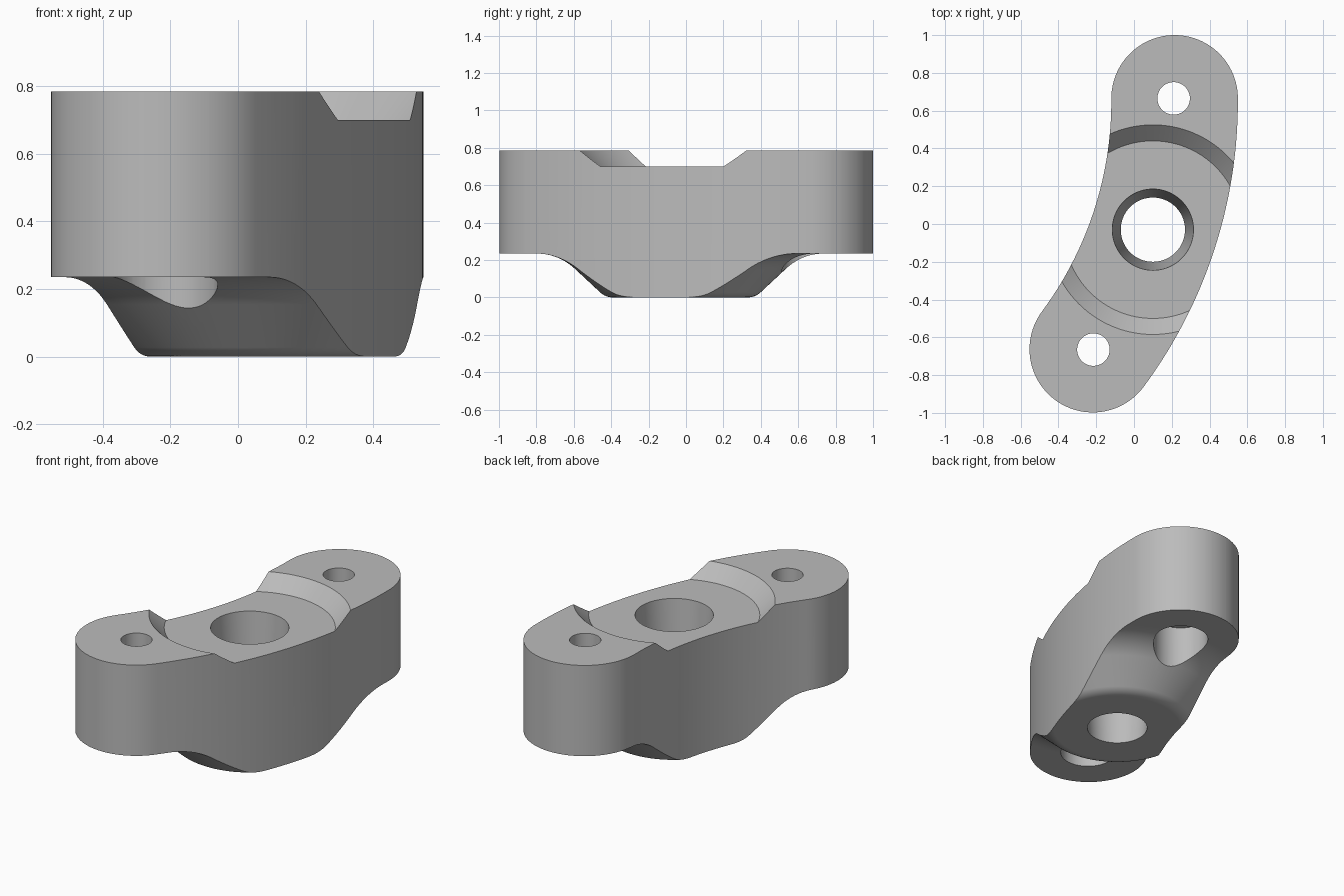
import bpy, bmesh
from math import sin, cos, pi, radians, atan2, tan

if "Cube" in bpy.data.objects:
    bpy.data.objects.remove(bpy.data.objects["Cube"])

AX, AY = -1.99, 0.65               # centre of the big arc the link follows
R, W = 2.205, 0.335                # arc radius, half width
ENDS = [(0.21, 0.665), (-0.215, -0.665)]
HUB = (0.10, -0.03)


def make(name, bm):
    bmesh.ops.recalc_face_normals(bm, faces=bm.faces)
    me = bpy.data.meshes.new(name)
    bm.to_mesh(me)
    bm.free()
    ob = bpy.data.objects.new(name, me)
    bpy.context.collection.objects.link(ob)
    return ob


def arc(cx, cy, r, a0, a1, n):
    return [(cx + r * cos(a0 + (a1 - a0) * i / n), cy + r * sin(a0 + (a1 - a0) * i / n))
            for i in range(n + 1)]


def prism(name, pts, z0, z1):
    bm = bmesh.new()
    f = bm.faces.new([bm.verts.new((x, y, z0)) for x, y in pts])
    ex = bmesh.ops.extrude_face_region(bm, geom=[f])
    vs = [g for g in ex['geom'] if isinstance(g, bmesh.types.BMVert)]
    bmesh.ops.translate(bm, verts=vs, vec=(0, 0, z1 - z0))
    return make(name, bm)


def lathe(name, prof, centre, n=128):
    # closed ring swept round a vertical axis
    bm = bmesh.new()
    rings = [[bm.verts.new((centre[0] + r * cos(2 * pi * i / n),
                            centre[1] + r * sin(2 * pi * i / n), z)) for r, z in prof]
             for i in range(n)]
    for i in range(n):
        a, b = rings[i], rings[(i + 1) % n]
        for j in range(len(prof)):
            k = (j + 1) % len(prof)
            bm.faces.new((a[j], b[j], b[k], a[k]))
    return make(name, bm)


def boolean(ob, other, op):
    m = ob.modifiers.new(op, 'BOOLEAN')
    m.operation, m.object, m.solver = op, other, 'EXACT'
    bpy.context.view_layer.objects.active = ob
    bpy.ops.object.modifier_apply(modifier=m.name)
    bpy.data.objects.remove(other)


# curved slot outline
t0, t1 = [atan2(y - AY, x - AX) for x, y in ENDS]
outline = (arc(AX, AY, R + W, t1, t0, 40)
           + arc(AX + R * cos(t0), AY + R * sin(t0), W, t0, t0 + pi, 48)[1:]
           + arc(AX, AY, R - W, t0, t1, 40)[1:]
           + arc(AX + R * cos(t1), AY + R * sin(t1), W, t1 + pi, t1 + 2 * pi, 48)[1:-1])
body = prism("link_body", outline, -0.1, 0.9)

# turned profile: tapered bore, rounded boss below, dished recess above
s = radians(43)
r1, r2 = 0.10, 0.30
x1 = 0.40 - r1 * tan(s / 2)
x2 = 0.652 + r2 * tan(s / 2)
prof = [(0.17, 0)]
prof += arc(x1, r1, r1, -pi / 2, -pi / 2 + s, 8)
prof += arc(x2, 0.235 - r2, r2, pi / 2 + s, pi / 2, 10)
prof += [(1.6, 0.235), (1.6, 0.785), (0.555, 0.785), (0.47, 0.70), (0.215, 0.70)]
boolean(body, lathe("turned_form", prof, HUB), 'INTERSECT')

# bolt holes with counterbores from below
for x, y in ENDS:
    for r, z0, z1 in ((0.155, -0.2, 0.40), (0.086, 0.3, 1.0)):
        boolean(body, prism("hole_cutter", arc(x, y, r, 0, 2 * pi, 64)[:-1], z0, z1), 'DIFFERENCE')

# material and shading
mat = bpy.data.materials.new("light_grey")
mat.diffuse_color = (0.5, 0.5, 0.5, 1)
mat.use_nodes = True
mat.node_tree.nodes["Principled BSDF"].inputs["Base Color"].default_value = mat.diffuse_color
body.data.materials.clear()
body.data.materials.append(mat)
for p in body.data.polygons:
    p.material_index = 0
bpy.context.view_layer.objects.active = body
body.select_set(True)
bpy.ops.object.shade_smooth_by_angle(angle=radians(30))
w = body.modifiers.new("even_normals", 'WEIGHTED_NORMAL')
w.keep_sharp = True
